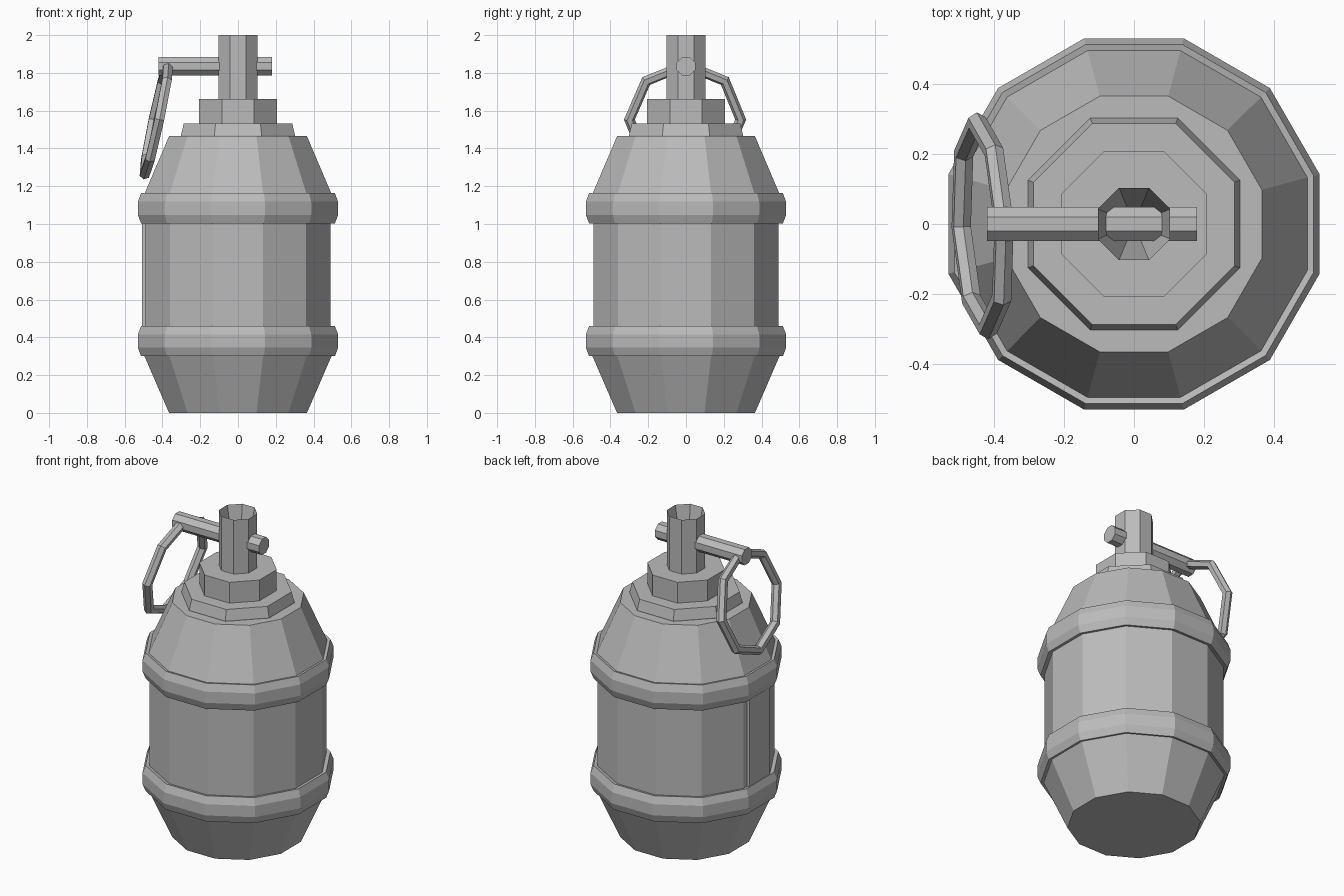
import bpy, bmesh, math
from mathutils import Matrix, Vector

if "Cube" in bpy.data.objects:
    bpy.data.objects.remove(bpy.data.objects["Cube"])

grey = bpy.data.materials.new("plain grey")
grey.diffuse_color = (0.5, 0.5, 0.5, 1)
grey.use_nodes = True
grey.node_tree.nodes["Principled BSDF"].inputs["Base Color"].default_value = grey.diffuse_color


def finish(name, bm):
    bmesh.ops.remove_doubles(bm, verts=bm.verts, dist=1e-5)
    bmesh.ops.recalc_face_normals(bm, faces=bm.faces)
    me = bpy.data.meshes.new(name)
    bm.to_mesh(me)
    bm.free()
    me.materials.append(grey)
    ob = bpy.data.objects.new(name, me)
    bpy.context.collection.objects.link(ob)
    return ob


def lathe(name, profile, sides, closed=False):
    """Spin (flat-to-centre radius, z) points into a faceted solid with flats on the axes."""
    bm = bmesh.new()
    k = 1 / math.cos(math.pi / sides)
    rows = []
    for r, z in profile:
        row = []
        for i in range(sides):
            a = 2 * math.pi * (i + 0.5) / sides
            row.append(bm.verts.new((r * k * math.cos(a), r * k * math.sin(a), z)))
        rows.append(row)
    pairs = list(zip(rows, rows[1:]))
    if closed:
        pairs.append((rows[-1], rows[0]))
    else:
        bm.faces.new(rows[0])
        bm.faces.new(rows[-1])
    for a, b in pairs:
        for i in range(sides):
            j = (i + 1) % sides
            bm.faces.new((a[i], a[j], b[j], b[i]))
    return finish(name, bm)


# Twelve-sided body with tapered base and shoulder
lathe("body", [(0.365, 0), (0.495, 0.30), (0.49, 0.40), (0.49, 1.06),
               (0.495, 1.16), (0.365, 1.465)], 12)

# Raised bands around the body
for name, z in (("lower_band", 0.38), ("upper_band", 1.083)):
    lathe(name, [(0.47, z - 0.07), (0.513, z - 0.08), (0.53, z - 0.035),
                 (0.53, z + 0.035), (0.513, z + 0.08), (0.47, z + 0.07)], 12, closed=True)

# Slim strip on the left side, between the bands
bm = bmesh.new()
bmesh.ops.create_cube(bm, size=1, matrix=Matrix.Translation((-0.49, 0, 0.73))
                      @ Matrix.Diagonal((0.036, 0.2, 0.66, 1)))
finish("side_strip", bm)

# Stepped octagonal collar and nut
lathe("collar", [(0.302, 1.45), (0.302, 1.47), (0.287, 1.532)], 8)
lathe("nut", [(0.207, 1.52), (0.207, 1.662)], 8)

# Stem with a tapering hollow in its top
lathe("stem", [(0.103, 1.64), (0.103, 2.0), (0.008, 1.52)], 8)

# Cross pin through the stem
pin = lathe("cross_pin", [(0.049, -0.42), (0.049, 0.18)], 8)
pin.data.transform(Matrix.Translation((0, 0, 1.835)) @ Matrix.Rotation(math.pi / 2, 4, 'Y'))

# Tilted eight-segment pull ring hanging from the pin
bm = bmesh.new()
MAJOR, MINOR, SEG, TUBE = 0.295, 0.029, 8, 6
grid = []
for i in range(SEG):
    a = 2 * math.pi * i / SEG
    row = []
    for j in range(TUBE):
        b = 2 * math.pi * j / TUBE
        r = MAJOR + MINOR * math.cos(b)
        row.append(bm.verts.new(Vector((MINOR * math.sin(b), r * math.sin(a), r * math.cos(a)))))
    grid.append(row)
for i in range(SEG):
    for j in range(TUBE):
        n, m = (i + 1) % SEG, (j + 1) % TUBE
        bm.faces.new((grid[i][j], grid[n][j], grid[n][m], grid[i][m]))
ring = finish("pull_ring", bm)
ring.data.transform(Matrix.Translation((-0.432, -0.005, 1.553))
                    @ Matrix.Rotation(math.radians(3), 4, 'Z')
                    @ Matrix.Rotation(math.radians(12), 4, 'Y'))
